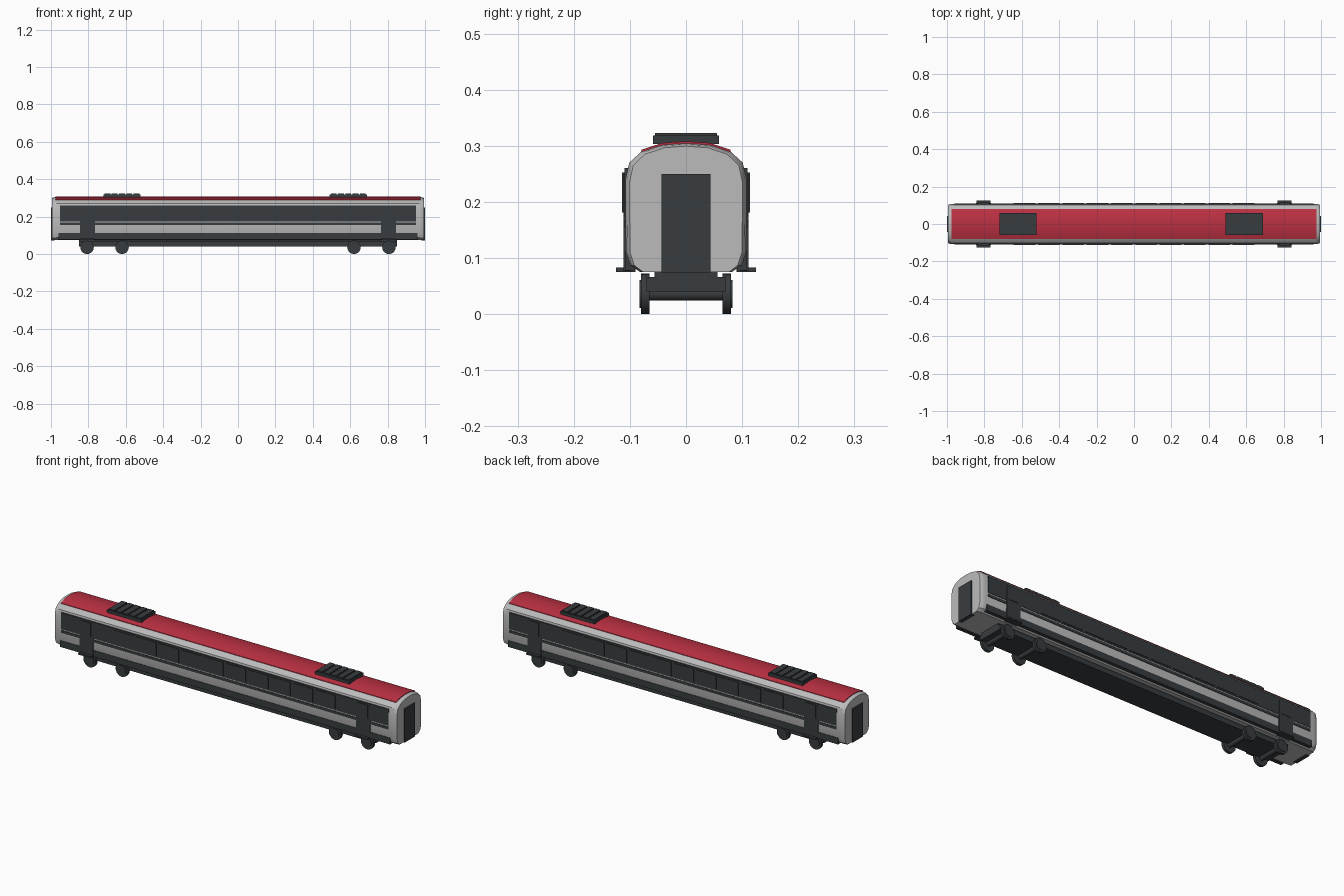
import bpy, bmesh, math
from mathutils import Matrix, Vector

if "Cube" in bpy.data.objects:
    bpy.data.objects.remove(bpy.data.objects["Cube"])


def material(name, color):
    m = bpy.data.materials.new(name)
    m.diffuse_color = (*color, 1)
    m.use_nodes = True
    m.node_tree.nodes["Principled BSDF"].inputs["Base Color"].default_value = m.diffuse_color
    return m


RED = material("red", (0.50, 0.03, 0.055))
DARK = material("charcoal", (0.04, 0.046, 0.05))
LIGHT = material("light_grey", (0.5, 0.5, 0.5))


def finish(bm, name, mat, smooth=False):
    bmesh.ops.recalc_face_normals(bm, faces=bm.faces)
    me = bpy.data.meshes.new(name)
    bm.to_mesh(me)
    bm.free()
    me.materials.append(mat)
    ob = bpy.data.objects.new(name, me)
    bpy.context.collection.objects.link(ob)
    if smooth:
        bpy.ops.object.select_all(action='DESELECT')
        ob.select_set(True)
        bpy.context.view_layer.objects.active = ob
        bpy.ops.object.shade_smooth_by_angle(angle=math.radians(32))
    return ob


def boxes(name, ranges, mat):
    """One object made of boxes given as (x0, x1, y0, y1, z0, z1)."""
    bm = bmesh.new()
    for x0, x1, y0, y1, z0, z1 in ranges:
        mtx = Matrix.Translation(((x0 + x1) / 2, (y0 + y1) / 2, (z0 + z1) / 2))
        mtx = mtx @ Matrix.Diagonal((x1 - x0, y1 - y0, z1 - z0, 1))
        bmesh.ops.create_cube(bm, size=1, matrix=mtx)
    return finish(bm, name, mat)


def both_sides(ranges):
    return ranges + [(a, b, -d, -c, e, f) for a, b, c, d, e, f in ranges]


def loft(name, rings, mat, smooth):
    """Skin closed rings of points and cap both ends."""
    bm = bmesh.new()
    vs = [[bm.verts.new(p) for p in ring] for ring in rings]
    n = len(rings[0])
    for a, b in zip(vs, vs[1:]):
        for i in range(n):
            j = (i + 1) % n
            bm.faces.new((a[i], a[j], b[j], b[i]))
    bm.faces.new(vs[0])
    bm.faces.new(vs[-1])
    return finish(bm, name, mat, smooth)


# Coach body, inset a little at each end
half = [(0.082, 0.075), (0.099, 0.087), (0.107, 0.11), (0.108, 0.18), (0.108, 0.24),
        (0.101, 0.27), (0.079, 0.290), (0.042, 0.302), (0, 0.305)]
profile = half + [(-y, z) for y, z in reversed(half[:-1])]
stations = [(0.97, 1, 1), (0.987, 0.975, 0.99), (0.995, 0.93, 0.975)]
stations = [(-x, sy, sz) for x, sy, sz in reversed(stations)] + stations
loft("coach_body", [[(x, y * sy, 0.075 + (z - 0.075) * sz) for y, z in profile]
                    for x, sy, sz in stations], LIGHT, True)

# Red roof skin following the top of the body
arc = half[6:]
arc = arc + [(-y, z) for y, z in reversed(arc[:-1])]
ring = [(y, z + 0.003) for y, z in arc] + [(y, z - 0.005) for y, z in reversed(arc)]
loft("roof_skin", [[(x, y, z) for y, z in ring] for x in (-0.975, 0.975)], RED, True)

# Roof ventilation units with slats
for name, x0 in (("rear_roof_unit", -0.72), ("front_roof_unit", 0.49)):
    parts = [(x0, x0 + 0.2, -0.059, 0.059, 0.303, 0.318)]
    for i in range(5):
        s = x0 + 0.006 + i * 0.039
        parts.append((s, s + 0.031, -0.055, 0.055, 0.317, 0.323))
    boxes(name, parts, DARK)

# Long dark bands along the sides
boxes("window_bands", both_sides([(-0.952, 0.952, 0.098, 0.110, 0.174, 0.260)]), DARK)
boxes("waist_stripes", both_sides([(-0.952, 0.952, 0.098, 0.110, 0.154, 0.168)]), DARK)
boxes("side_skirts", both_sides([(-0.96, 0.96, 0.092, 0.109, 0.078, 0.112)]), DARK)

# Ten window panes per side
boxes("window_panes", both_sides([(-0.585 + 0.13 * i - 0.058, -0.585 + 0.13 * i + 0.058,
                                   0.105, 0.113, 0.181, 0.252) for i in range(10)]), DARK)

# Side doors, door windows and steps
xs = (-0.805, 0.805)
boxes("side_doors", both_sides([(x - 0.04, x + 0.04, 0.098, 0.1115, 0.077, 0.25)
                                for x in xs]), DARK)
boxes("door_windows", both_sides([(x - 0.028, x + 0.028, 0.105, 0.114, 0.181, 0.252)
                                  for x in xs]), DARK)
boxes("door_steps", both_sides([(x - 0.037, x + 0.037, 0.09, 0.125, 0.075, 0.083)
                                for x in xs]), DARK)

# Gangway doors in the ends
boxes("end_doors", [(s, s + 0.02, -0.044, 0.044, 0.073, 0.25) for s in (-1.0, 0.98)], DARK)

# Underframe
boxes("underframe", [(-0.85, 0.85, -0.07, 0.07, 0.040, 0.066),
                     (-0.85, 0.85, -0.056, 0.056, 0.064, 0.078)], DARK)

# Wheels with hubs, and axles
bm = bmesh.new()
axle_turn = Matrix.Rotation(math.pi / 2, 4, 'X')
for x in (-0.807, -0.62, 0.62, 0.807):
    cyls = [(0, 0.012, 0.13)]
    for s in (-1, 1):
        cyls += [(s * 0.0725, 0.036, 0.015), (s * 0.076, 0.025, 0.014)]
    for y, r, depth in cyls:
        bmesh.ops.create_cone(bm, cap_ends=True, segments=20, radius1=r, radius2=r, depth=depth,
                              matrix=Matrix.Translation(Vector((x, y, 0.036))) @ axle_turn)
finish(bm, "wheels", DARK, True)
